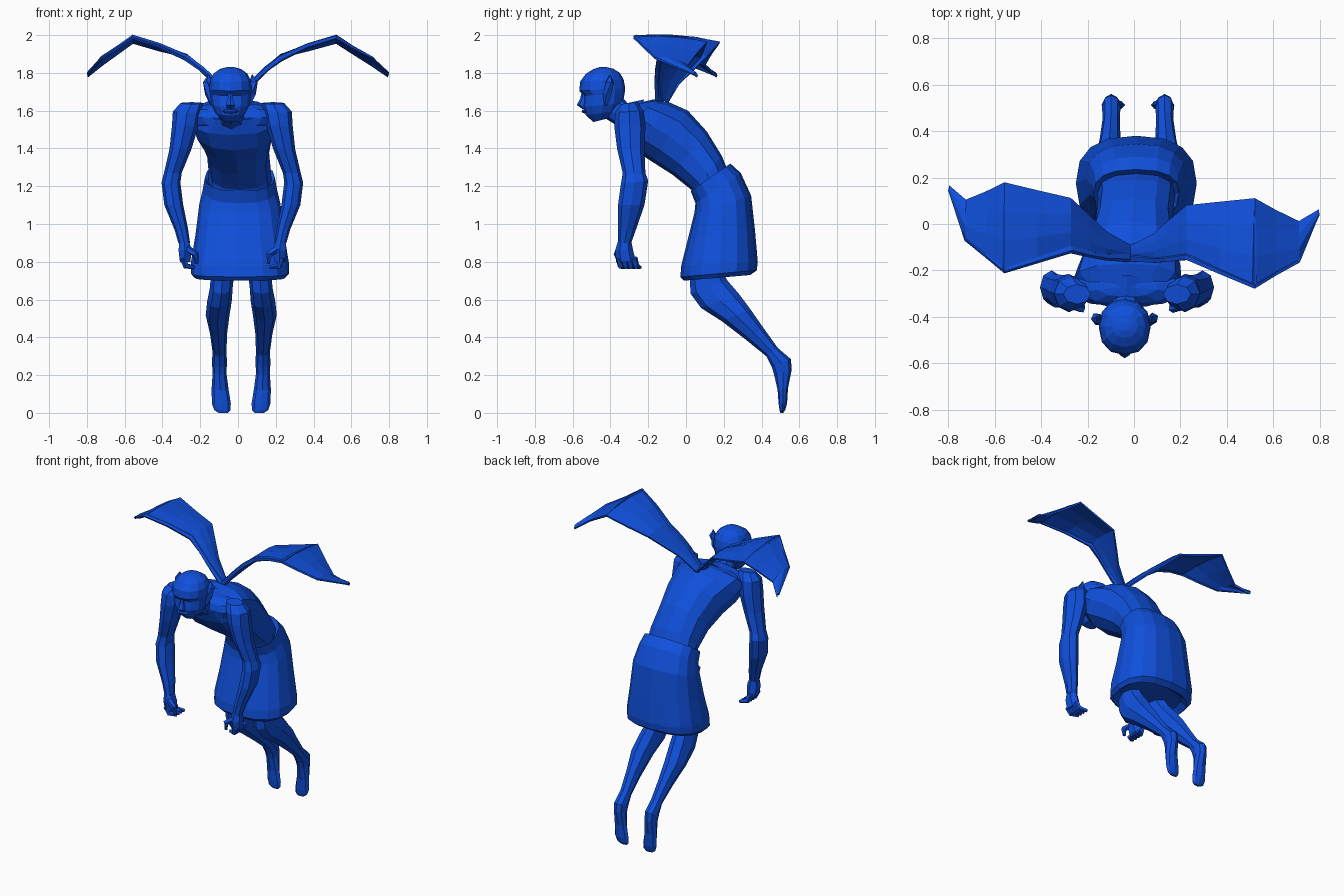
import bpy, bmesh, math
from mathutils import Vector

blue = bpy.data.materials.new("blue")
blue.diffuse_color = (0.005, 0.08, 0.72, 1)


def finish(name, bm):
    bmesh.ops.recalc_face_normals(bm, faces=bm.faces)
    me = bpy.data.meshes.new(name)
    bm.to_mesh(me)
    bm.free()
    ob = bpy.data.objects.new(name, me)
    me.materials.append(blue)
    bpy.context.collection.objects.link(ob)
    return ob


def loft(name, rings, n=10, side=1, axis=0.0, power=1.0):
    """Skin rings of (x, front y, front z, back y, back z, half width); side/axis mirror x."""
    bm = bmesh.new()
    loops = []
    for x, yf, zf, yb, zb, rx in rings:
        mid = Vector((axis + side * x, (yf + yb) / 2, (zf + zb) / 2))
        half = Vector((0, (yb - yf) / 2, (zb - zf) / 2))
        loop = []
        for i in range(n):
            a = 2 * math.pi * (i + 0.5) / n if n % 4 else 2 * math.pi * i / n
            c, s = math.cos(a), math.sin(a)
            c = math.copysign(abs(c) ** power, c)
            s = math.copysign(abs(s) ** power, s)
            loop.append(bm.verts.new(mid + Vector((rx * c, 0, 0)) + half * s))
        loops.append(loop)
    for a, b in zip(loops, loops[1:]):
        for i in range(n):
            j = (i + 1) % n
            bm.faces.new((a[i], a[j], b[j], b[i]))
    bm.faces.new(loops[0])
    bm.faces.new(loops[-1])
    return finish(name, bm)


def tube(name, pts, radii, n=5):
    """Tapered tube along a path."""
    bm = bmesh.new()
    pts = [Vector(p) for p in pts]
    loops = []
    for k, p in enumerate(pts):
        d = pts[min(k + 1, len(pts) - 1)] - pts[max(k - 1, 0)]
        q = d.to_track_quat('Z', 'Y')
        loops.append([bm.verts.new(p + q @ Vector((math.cos(2 * math.pi * i / n), math.sin(2 * math.pi * i / n), 0)) * radii[k])
                      for i in range(n)])
    for a, b in zip(loops, loops[1:]):
        for i in range(n):
            j = (i + 1) % n
            bm.faces.new((a[i], a[j], b[j], b[i]))
    bm.faces.new(loops[0])
    bm.faces.new(loops[-1])
    return finish(name, bm)


def blob(name, loc, scale, u=10, v=6):
    bm = bmesh.new()
    bmesh.ops.create_uvsphere(bm, u_segments=u, v_segments=v, radius=1)
    for vert in bm.verts:
        vert.co = Vector(loc) + Vector(a * b for a, b in zip(vert.co, scale))
    return finish(name, bm)


# Leaning torso, from waist to neck base
loft("torso", [
    (0.01, 0.06, 1.12, 0.23, 1.26, 0.17),
    (0.01, 0.03, 1.18, 0.19, 1.36, 0.165),
    (0.0, -0.07, 1.26, 0.11, 1.49, 0.165),
    (-0.01, -0.18, 1.33, 0.01, 1.60, 0.19),
    (-0.02, -0.27, 1.39, -0.09, 1.645, 0.22),
    (-0.03, -0.33, 1.47, -0.17, 1.66, 0.235),
    (-0.03, -0.36, 1.55, -0.26, 1.64, 0.16)], n=12, power=0.85)
blob("shoulder_yoke", (-0.03, -0.27, 1.565), (0.27, 0.09, 0.08))
loft("neck", [
    (-0.03, -0.31, 1.48, -0.22, 1.66, 0.11),
    (-0.035, -0.38, 1.53, -0.31, 1.64, 0.068),
    (-0.04, -0.46, 1.58, -0.36, 1.70, 0.065)])

# Bald head with brow ridge, from chin to crown
loft("head", [
    (-0.04, -0.49, 1.54, -0.41, 1.56, 0.045),
    (-0.04, -0.53, 1.575, -0.36, 1.60, 0.08),
    (-0.04, -0.545, 1.62, -0.335, 1.64, 0.10),
    (-0.04, -0.54, 1.68, -0.325, 1.69, 0.107),
    (-0.04, -0.565, 1.705, -0.322, 1.72, 0.112),
    (-0.04, -0.56, 1.755, -0.33, 1.765, 0.108),
    (-0.04, -0.53, 1.795, -0.35, 1.80, 0.088),
    (-0.04, -0.49, 1.82, -0.385, 1.822, 0.055),
    (-0.04, -0.46, 1.83, -0.42, 1.83, 0.02)], n=12, power=0.9)
loft("nose", [
    (-0.04, -0.55, 1.61, -0.52, 1.61, 0.02),
    (-0.04, -0.578, 1.63, -0.52, 1.63, 0.026),
    (-0.04, -0.56, 1.665, -0.52, 1.665, 0.016),
    (-0.04, -0.55, 1.71, -0.52, 1.71, 0.012)], n=6)
blob("mouth", (-0.04, -0.535, 1.597), (0.042, 0.018, 0.012), 8, 4)

# Skirt with waist lip and recessed hem
loft("skirt", [
    (0.01, 0.06, 1.16, 0.21, 1.28, 0.16),
    (0.01, 0.025, 1.175, 0.235, 1.32, 0.185),
    (0.01, 0.05, 1.11, 0.29, 1.27, 0.195),
    (0.01, 0.045, 1.06, 0.345, 1.15, 0.215),
    (0.01, 0.01, 0.92, 0.365, 0.97, 0.235),
    (0.01, -0.025, 0.78, 0.38, 0.80, 0.26),
    (0.01, -0.03, 0.72, 0.375, 0.755, 0.26),
    (0.01, -0.01, 0.70, 0.34, 0.73, 0.24),
    (0.01, 0.03, 0.73, 0.30, 0.76, 0.20)], n=16, power=0.8)

for side, label in ((-1, "left"), (1, "right")):
    # Arm: deltoid, elbow, wrist
    loft(label + "_arm", [
        (0.215, -0.345, 1.635, -0.26, 1.645, 0.06),
        (0.24, -0.375, 1.59, -0.225, 1.60, 0.075),
        (0.25, -0.38, 1.52, -0.215, 1.51, 0.07),
        (0.275, -0.365, 1.40, -0.22, 1.39, 0.058),
        (0.315, -0.335, 1.27, -0.215, 1.27, 0.047),
        (0.325, -0.345, 1.21, -0.20, 1.23, 0.05),
        (0.31, -0.36, 1.10, -0.22, 1.10, 0.05),
        (0.27, -0.36, 0.97, -0.265, 0.97, 0.036),
        (0.255, -0.36, 0.90, -0.29, 0.90, 0.031)], n=8, side=side, axis=-0.03)
    loft(label + "_palm", [
        (0.255, -0.36, 0.91, -0.29, 0.91, 0.03),
        (0.25, -0.375, 0.86, -0.28, 0.86, 0.04),
        (0.25, -0.37, 0.80, -0.265, 0.80, 0.032)], n=6, side=side, axis=-0.03)
    # Curled fingers and thumb
    X = lambda x: -0.03 + side * x
    for i in range(4):
        y = -0.355 + i * 0.027
        tube(f"{label}_finger_{i}", [(X(0.262), y, 0.82), (X(0.245), y + 0.01, 0.778), (X(0.2), y + 0.03, 0.77)],
             (0.018, 0.017, 0.010))
    tube(label + "_thumb", [(X(0.24), -0.35, 0.87), (X(0.195), -0.365, 0.84), (X(0.19), -0.355, 0.79)],
         (0.02, 0.018, 0.01))
    # Pointed ear
    tube(label + "_ear", [(-0.04 + side * 0.095, -0.425, 1.63), (-0.04 + side * 0.112, -0.415, 1.69),
                          (-0.04 + side * 0.122, -0.405, 1.75), (-0.04 + side * 0.115, -0.40, 1.79)],
         (0.012, 0.024, 0.024, 0.004))
    # Leg trailing behind, toes pointing down
    loft(label + "_leg", [
        (0.10, 0.05, 0.88, 0.24, 0.92, 0.08),
        (0.10, 0.02, 0.70, 0.19, 0.75, 0.062),
        (0.105, 0.025, 0.63, 0.22, 0.70, 0.06),
        (0.115, 0.08, 0.555, 0.28, 0.63, 0.065),
        (0.125, 0.19, 0.485, 0.34, 0.55, 0.063),
        (0.12, 0.32, 0.385, 0.41, 0.45, 0.045),
        (0.115, 0.425, 0.30, 0.485, 0.345, 0.037),
        (0.115, 0.455, 0.24, 0.555, 0.285, 0.04),
        (0.115, 0.467, 0.20, 0.56, 0.23, 0.036),
        (0.112, 0.485, 0.12, 0.54, 0.13, 0.045),
        (0.105, 0.49, 0.05, 0.535, 0.05, 0.05),
        (0.10, 0.495, 0.015, 0.525, 0.015, 0.043),
        (0.095, 0.50, 0.0, 0.515, 0.0, 0.025)], n=8, side=side, axis=0.017)

    # Wing: (x, leading y, leading z, trailing y, trailing z); left one swept further back
    stations = [(0.0, -0.145, 1.645, -0.095, 1.64), (0.10, -0.155, 1.76, -0.045, 1.745),
                (0.16, -0.15, 1.82, 0.01, 1.805), (0.24, -0.14, 1.88, 0.08, 1.885),
                (0.38, -0.205, 1.945, 0.095, 1.92), (0.525, -0.268, 1.99, 0.11, 1.96),
                (0.61, -0.215, 1.935, 0.06, 1.905), (0.71, -0.16, 1.88, 0.01, 1.84),
                (0.795, 0.04, 1.79, 0.06, 1.78)]
    bm = bmesh.new()
    rows, lead, rib = [], [], []
    for k, (x, yl, zl, yt, zt) in enumerate(stations):
        sweep = 0.13 * x if side < 0 else 0
        px = side * (x + (0.03 * math.sin(math.pi * x / 0.8) if side < 0 else 0)) - 0.015 * (1 - x / 0.8)
        row = [Vector((px, yl + (yt - yl) * t + sweep, zl + (zt - zl) * t + 0.015 * math.sin(math.pi * t)))
               for t in (0, 0.33, 0.67, 1)]
        rows.append([bm.verts.new(p) for p in row])
        lead.append(row[0])
        if k == 5:
            rib = row
    for a, b in zip(rows, rows[1:]):
        for i in range(3):
            bm.faces.new((a[i], a[i + 1], b[i + 1], b[i]))
    wing = finish(label + "_wing_membrane", bm)
    mod = wing.modifiers.new("thickness", 'SOLIDIFY')
    mod.thickness = 0.012
    mod.offset = 0
    tube(label + "_wing_bone", lead, (0.02, 0.015, 0.015, 0.018, 0.014, 0.013, 0.011, 0.009, 0.004))
    tube(label + "_wing_rib", rib, (0.012, 0.01, 0.008, 0.004))
